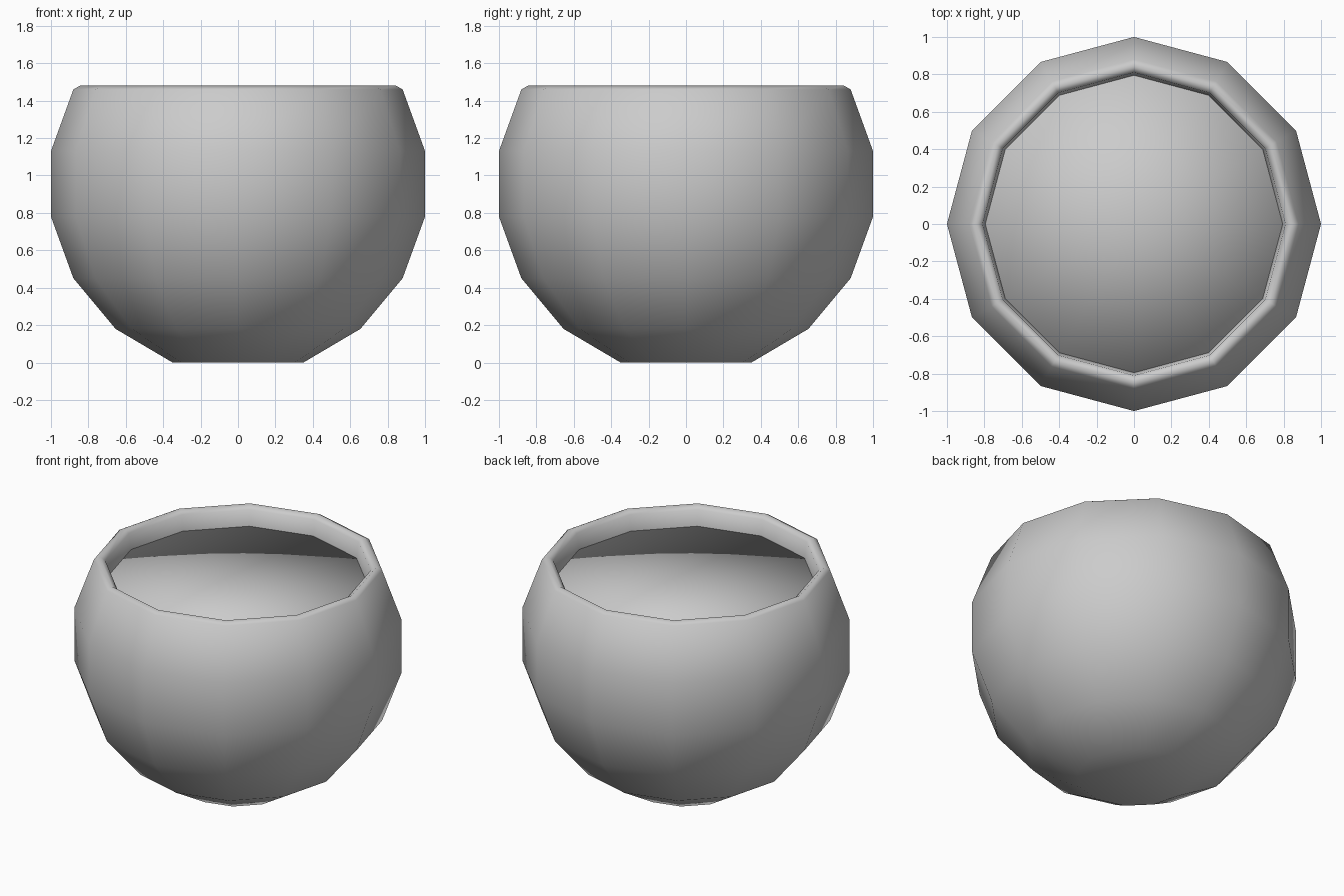
import bpy, bmesh, math

if "Cube" in bpy.data.objects:
    bpy.data.objects.remove(bpy.data.objects["Cube"])

SIDES = 12


def lathe(name, profile, cap_start=False, cap_end=False):
    """Spin an (r, z) profile around z into a smooth 12-sided shell."""
    bm = bmesh.new()
    rings = []
    for r, z in profile:
        rings.append([bm.verts.new((r * math.cos(2 * math.pi * i / SIDES),
                                    r * math.sin(2 * math.pi * i / SIDES), z))
                      for i in range(SIDES)])
    for a, b in zip(rings, rings[1:]):
        for i in range(SIDES):
            j = (i + 1) % SIDES
            bm.faces.new((a[i], a[j], b[j], b[i]))
    # Caps are fans around a centre point
    for ring, z, use in ((rings[0], profile[0][1], cap_start),
                         (rings[-1], profile[-1][1], cap_end)):
        if use:
            c = bm.verts.new((0, 0, z))
            for i in range(SIDES):
                bm.faces.new((ring[i], ring[(i + 1) % SIDES], c))
    bmesh.ops.recalc_face_normals(bm, faces=bm.faces)
    for f in bm.faces:
        f.smooth = True
    me = bpy.data.meshes.new(name)
    bm.to_mesh(me)
    bm.free()
    ob = bpy.data.objects.new(name, me)
    bpy.context.collection.objects.link(ob)
    return ob


# Round pot: foot, belly, rim and inner lip
lathe("pot", [(0.35, 0), (0.655, 0.18), (0.88, 0.45), (1.0, 0.78), (1.0, 1.13),
              (0.88, 1.46), (0.845, 1.48), (0.81, 1.455), (0.795, 1.35)],
      cap_start=True)

# Level filling just below the rim
lathe("filling", [(0.795, 1.30), (0.795, 1.35)], cap_start=True, cap_end=True)
